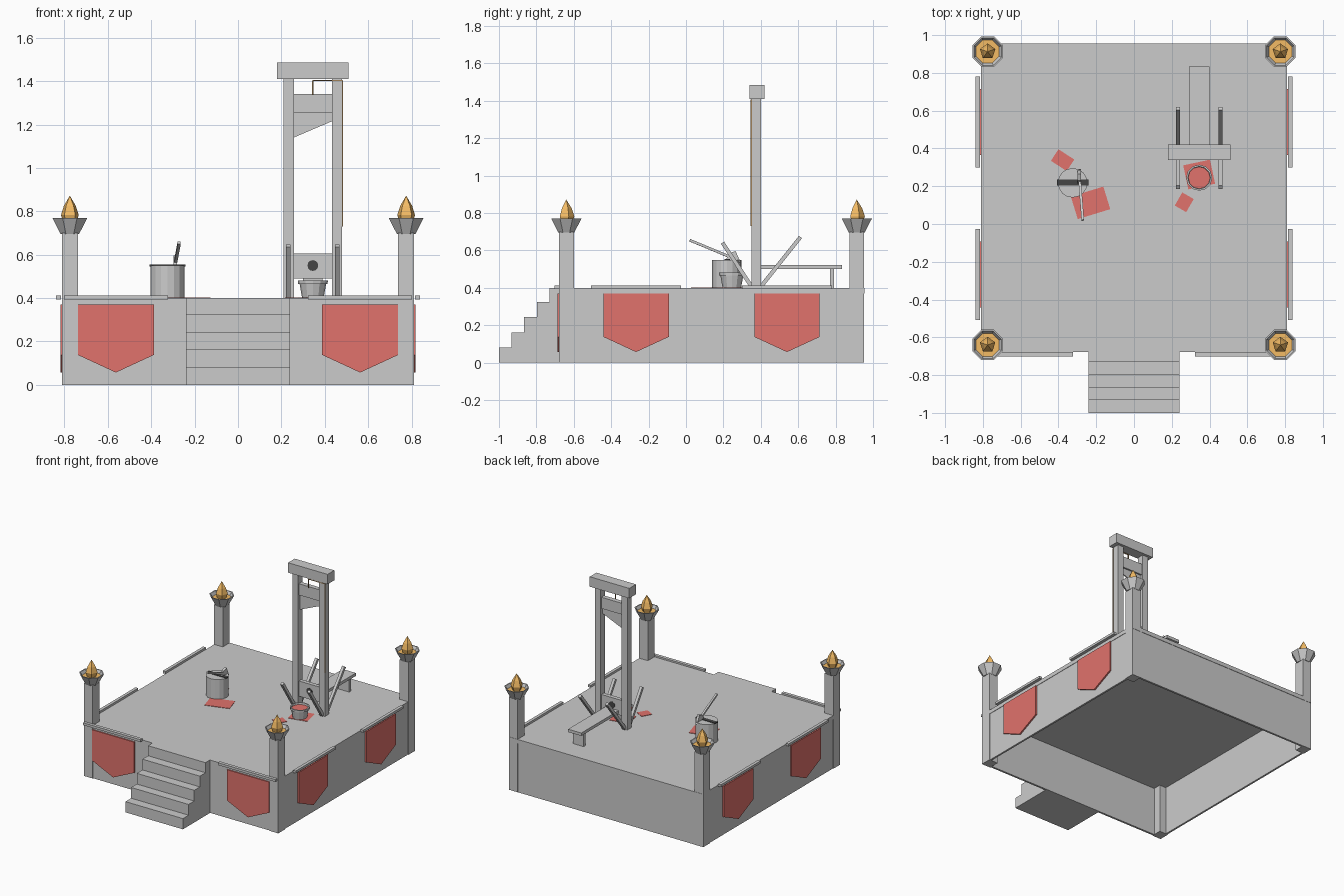
import bpy, bmesh, math
from mathutils import Vector, Matrix

if "Cube" in bpy.data.objects:
    bpy.data.objects.remove(bpy.data.objects["Cube"])


def material(name, rgb):
    m = bpy.data.materials.new(name)
    m.diffuse_color = (*rgb, 1)
    m.use_nodes = True
    m.node_tree.nodes["Principled BSDF"].inputs["Base Color"].default_value = m.diffuse_color
    return m


RED = material("red", (0.75, 0.17, 0.15))
ORANGE = material("orange", (0.9, 0.5, 0.13))
DARK = material("dark", (0.06, 0.06, 0.06))
BROWN = material("brown", (0.35, 0.22, 0.1))


def finish(name, bm, mat=None):
    bmesh.ops.recalc_face_normals(bm, faces=bm.faces)
    me = bpy.data.meshes.new(name)
    bm.to_mesh(me)
    bm.free()
    ob = bpy.data.objects.new(name, me)
    bpy.context.collection.objects.link(ob)
    if mat:
        me.materials.append(mat)
    return ob


def box(name, x, y, z, mat=None, turn=0):
    """Box from three (min, max) ranges, turned about its vertical axis."""
    size = [abs(b - a) for a, b in (x, y, z)]
    mid = Vector([(a + b) / 2 for a, b in (x, y, z)])
    bm = bmesh.new()
    bmesh.ops.create_cube(bm, size=1, matrix=Matrix.Translation(mid)
                          @ Matrix.Rotation(math.radians(turn), 4, 'Z') @ Matrix.Diagonal((*size, 1)))
    return finish(name, bm, mat)


def prism(name, pts, axis, a, b, mat=None):
    """Extrude a profile along 'x' (pts are y,z) or 'y' (pts are x,z)."""
    bm = bmesh.new()
    put = (lambda p, t: (t, p[0], p[1])) if axis == 'x' else (lambda p, t: (p[0], t, p[1]))
    f = bm.faces.new([bm.verts.new(put(p, a)) for p in pts])
    r = bmesh.ops.extrude_face_region(bm, geom=[f])
    move = (b - a, 0, 0) if axis == 'x' else (0, b - a, 0)
    bmesh.ops.translate(bm, vec=move, verts=[v for v in r['geom'] if isinstance(v, bmesh.types.BMVert)])
    return finish(name, bm, mat)


def lathe(name, c, sides, profile, mat=None, phase=0.0):
    """Rings of (radius, z) around c, both ends capped."""
    bm = bmesh.new()
    rings = [[bm.verts.new((c[0] + r * math.cos(phase + math.tau * i / sides),
                            c[1] + r * math.sin(phase + math.tau * i / sides), z))
              for i in range(sides)] for r, z in profile]
    for lo, hi in zip(rings, rings[1:]):
        for i in range(sides):
            j = (i + 1) % sides
            bm.faces.new((lo[i], lo[j], hi[j], hi[i]))
    bm.faces.new(rings[0])
    bm.faces.new(rings[-1])
    bmesh.ops.remove_doubles(bm, verts=bm.verts, dist=0.0005)
    return finish(name, bm, mat)


def beam(name, p, q, w, mat=None):
    """Square bar between two points."""
    p, q = Vector(p), Vector(q)
    d = q - p
    bm = bmesh.new()
    bmesh.ops.create_cube(bm, size=1, matrix=Matrix.Translation((p + q) / 2)
                          @ d.to_track_quat('Z', 'Y').to_matrix().to_4x4()
                          @ Matrix.Diagonal((w, w, d.length, 1)))
    return finish(name, bm, mat)


# Platform: floor slab on four thin walls, open underneath
box("floor", (-0.81, 0.81), (-0.677, 0.955), (0.37, 0.40))
for s, side in ((-1, "left"), (1, "right")):
    box(f"{side}_wall", (s * 0.793, s * 0.807), (-0.675, 0.95), (0, 0.37))
box("front_wall", (-0.793, 0.793), (-0.675, -0.66), (0, 0.37))
box("back_wall", (-0.793, 0.793), (0.937, 0.952), (0, 0.37))

# Stairs
steps = [(-0.66, 0)]
for i in range(5):
    y = -1 + i * 0.0675
    steps += [(y, i * 0.081), (y, (i + 1) * 0.081 - (0.005 if i == 4 else 0))]
steps.append((-0.66, 0.40))
prism("stairs", steps, 'x', -0.24, 0.24)

# Corner posts with fire bowls
for sx in (-1, 1):
    for cy in (-0.64, 0.913):
        c = (sx * 0.775, cy)
        box("corner_post", (c[0] - 0.037, c[0] + 0.037), (cy - 0.04, cy + 0.04), (0, 0.70))
        lathe("fire_bowl", c, 8, [(0.046, 0.695), (0.087, 0.77), (0.079, 0.77), (0.06, 0.738)], phase=math.pi / 8)
        lathe("embers", c, 8, [(0.062, 0.738), (0.068, 0.748)], ORANGE, math.pi / 8)
        lathe("flame", c, 5, [(0.03, 0.745), (0.043, 0.782), (0.029, 0.825), (0, 0.872)], ORANGE, math.pi / 2)


# Banners and their rods
def banner_profile(c):
    return [(c - 0.175, 0.37), (c + 0.175, 0.37), (c + 0.175, 0.138), (c, 0.057), (c - 0.175, 0.138)]


for s in (-1, 1):
    c = s * 0.563
    prism("front_banner", banner_profile(c), 'y', -0.686, -0.676, RED)
    box("front_banner_rod", (c - 0.24, c + 0.24), (-0.702, -0.677), (0.394, 0.412))
    for c in (-0.267, 0.54):
        prism("side_banner", banner_profile(c), 'x', s * 0.807, s * 0.818, RED)
        box("side_banner_rod", (s * 0.815, s * 0.838), (c - 0.24, c + 0.24), (0.394, 0.412))

# Tall frame: uprights, cap and slanted braces
for x0, x1 in ((0.21, 0.257), (0.433, 0.48)):
    box("upright", (x0, x1), (0.35, 0.40), (0.40, 1.41))
for x in (0.232, 0.457):
    beam("front_brace", (x, 0.355, 0.40), (x, 0.195, 0.642), 0.021)
    beam("back_brace", (x, 0.395, 0.40), (x, 0.612, 0.672), 0.021)
box("cap_beam", (0.18, 0.51), (0.34, 0.42), (1.41, 1.485))

# Sliding weight and angled blade
box("blade_weight", (0.257, 0.433), (0.358, 0.392), (1.255, 1.34))
prism("blade", [(0.257, 1.255), (0.433, 1.255), (0.433, 1.215), (0.257, 1.14)], 'y', 0.37, 0.38)

# Rope over the top and down the right upright
rope = [(0.345, 0.349, 1.335), (0.345, 0.349, 1.403), (0.482, 0.349, 1.403), (0.482, 0.349, 0.73)]
for p, q in zip(rope, rope[1:]):
    beam("rope", p, q, 0.006, BROWN)

# Neck boards with hole
box("lower_neck_board", (0.257, 0.433), (0.36, 0.39), (0.49, 0.55))
box("upper_neck_board", (0.257, 0.433), (0.36, 0.39), (0.55, 0.605))
ring = [(0.345 + 0.025 * math.cos(math.tau * i / 12), 0.55 + 0.025 * math.sin(math.tau * i / 12)) for i in range(12)]
prism("neck_hole", ring, 'y', 0.358, 0.392, DARK)

# Bench
box("bench_seat", (0.29, 0.40), (0.39, 0.835), (0.50, 0.522))
box("bench_leg", (0.30, 0.39), (0.77, 0.792), (0.40, 0.50))

# Bucket, hollow, with red contents
lathe("bucket", (0.345, 0.245), 12,
      [(0.05, 0.402), (0.061, 0.465), (0.068, 0.465), (0.069, 0.481), (0.06, 0.481), (0.056, 0.455)])
lathe("bucket_contents", (0.345, 0.245), 12, [(0.056, 0.455), (0.058, 0.468)], RED)

# Chopping block with dark neck groove
lathe("chopping_block", (-0.325, 0.218), 16, [(0.078, 0.40), (0.078, 0.55)])
box("block_groove", (-0.407, -0.242), (0.205, 0.235), (0.546, 0.554), DARK)

# Axe stuck in the block
beam("axe_handle", (-0.292, 0.285, 0.545), (-0.271, 0.02, 0.655), 0.014)
prism("axe_head", [(0.23, 0.585), (0.265, 0.597), (0.292, 0.535), (0.205, 0.535)], 'x', -0.298, -0.28)

# Stains on the floor
for cx, cy, w, d, turn in ((-0.378, 0.338, 0.10, 0.073, -33), (-0.23, 0.112, 0.18, 0.125, 17),
                           (0.345, 0.262, 0.145, 0.13, 12), (0.266, 0.115, 0.07, 0.08, -30)):
    box("stain", (cx - w / 2, cx + w / 2), (cy - d / 2, cy + d / 2), (0.399, 0.403), RED, turn)
